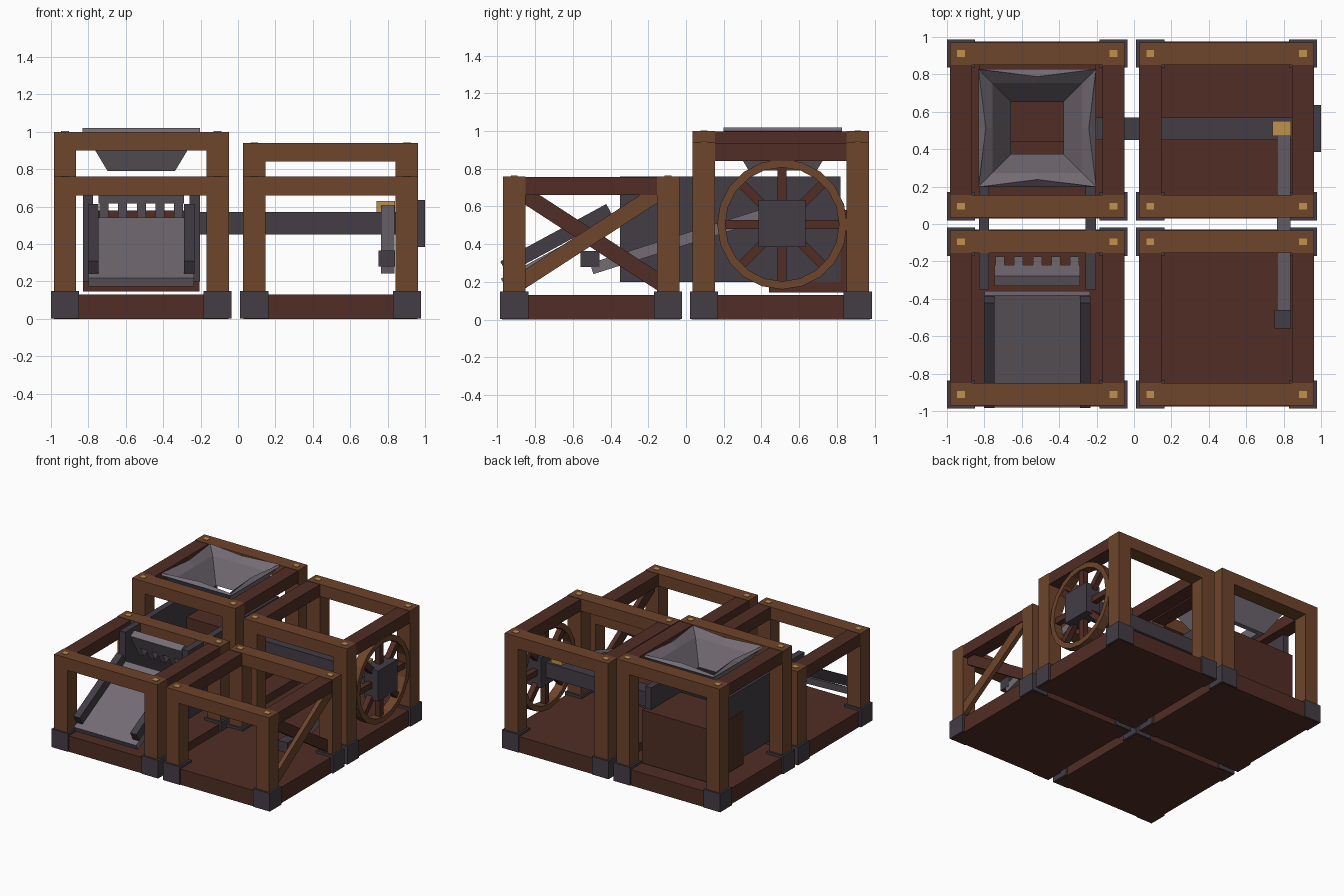
import bpy, bmesh, math
from mathutils import Matrix, Vector

cube = bpy.data.objects.get("Cube")
if cube:
    bpy.data.objects.remove(cube, do_unlink=True)


def material(name, rgb):
    m = bpy.data.materials.new(name)
    m.use_nodes = True
    m.diffuse_color = (*rgb, 1)
    node = next(n for n in m.node_tree.nodes if n.type == 'BSDF_PRINCIPLED')
    node.inputs["Base Color"].default_value = (*rgb, 1)
    return m


WOOD = material("brown wood", (0.155, 0.058, 0.025))
DARK = material("dark wood", (0.082, 0.026, 0.018))
IRON = material("dark iron", (0.056, 0.046, 0.060))
STEEL = material("light steel", (0.175, 0.150, 0.175))
BRASS = material("brass", (0.52, 0.29, 0.075))


def finish(name, bm, mat):
    bmesh.ops.recalc_face_normals(bm, faces=bm.faces)
    mesh = bpy.data.meshes.new(name)
    bm.to_mesh(mesh)
    bm.free()
    mesh.materials.append(mat)
    ob = bpy.data.objects.new(name, mesh)
    bpy.context.collection.objects.link(ob)
    return ob


def box(name, x, y, z, mat, turn=0):
    """Box from (min, max) ranges, optionally turned about its x axis."""
    bm = bmesh.new()
    size = [r[1] - r[0] for r in (x, y, z)]
    mid = Vector([(r[0] + r[1]) / 2 for r in (x, y, z)])
    place = Matrix.Translation(mid) @ Matrix.Rotation(turn, 4, 'X') @ Matrix.Diagonal((*size, 1))
    bmesh.ops.create_cube(bm, size=1, matrix=place)
    return finish(name, bm, mat)


def strut(name, x, start, end, thick, mat):
    """Bar between two (y, z) points."""
    dy, dz = end[0] - start[0], end[1] - start[1]
    half = math.hypot(dy, dz) / 2
    cy, cz = (start[0] + end[0]) / 2, (start[1] + end[1]) / 2
    return box(name, x, (cy - half, cy + half), (cz - thick / 2, cz + thick / 2),
               mat, math.atan2(dz, dy))


def around(c, half):
    return (c - half, c + half)


# Four open timber frames
def frame(label, cx, cy, top):
    box(label + "_floor", around(cx, 0.466), around(cy, 0.473), (0, 0.13), DARK)
    for i, sx in enumerate((-1, 1)):
        for j, sy in enumerate((-1, 1)):
            tag = f"_{i}{j}"
            px, py = cx + sx * 0.408, cy + sy * 0.408
            box(label + "_shoe" + tag, around(px, 0.075), around(py, 0.075), (0.002, 0.15), IRON)
            box(label + "_post" + tag, around(px, 0.06), around(py, 0.06), (0.13, top - 0.1), WOOD)
            box(label + "_peg" + tag, around(px, 0.021), around(py, 0.018), (top - 0.02, top + 0.004), BRASS)
        box(f"{label}_side_beam_{i}", around(cx + sx * 0.408, 0.059), around(cy, 0.35),
            (top - 0.1, top - 0.003), DARK)
        box(f"{label}_cross_beam_{i}", around(cx, 0.468), around(cy + sx * 0.408, 0.06),
            (top - 0.1, top), WOOD)


LX, RX, FY, BY = -0.517, 0.495, -0.503, 0.503
frame("front_right_frame", LX, FY, 0.76)
frame("front_left_frame", RX, FY, 0.76)
frame("back_right_frame", LX, BY, 1.0)
frame("back_left_frame", RX, BY, 0.94)

# Crossed braces on one side
strut("outer_brace", (0.92, 0.955), (-0.90, 0.185), (-0.12, 0.69), 0.085, WOOD)
strut("inner_brace", (0.88, 0.918), (-0.90, 0.69), (-0.12, 0.185), 0.085, DARK)

# Hopper: square rings with pinched rim edges (corner half size, mid half size, z)
rings = [(0.14, 0.14, 0.79), (0.24, 0.24, 0.97), (0.315, 0.275, 1.02), (0.315, 0.315, 1.0),
         (0.30, 0.30, 0.99), (0.18, 0.18, 0.79)]
bm = bmesh.new()
loops = []
for corner, mid, z in rings:
    loop = []
    for k in range(8):
        a = k * math.pi / 4
        r = corner * math.sqrt(2) if k % 2 else mid
        loop.append(bm.verts.new((LX + r * math.cos(a), 0.513 + r * math.sin(a), z)))
    loops.append(loop)
for a, b in zip(loops, loops[1:] + loops[:1]):
    for k in range(8):
        n = (k + 1) % 8
        bm.faces.new((a[k], a[n], b[n], b[k]))
finish("hopper", bm, STEEL)

# Chest and machine side plates
box("chest", (-0.83, -0.205), (0.44, 0.86), (0.145, 0.58), DARK)
for i, x in enumerate(((-0.828, -0.776), (-0.258, -0.203))):
    box(f"side_plate_{i}", x, (-0.35, 0.82), (0.2, 0.758), IRON)

# Delivery ramp with rails
strut("ramp", (-0.80, -0.235), (-0.97, 0.195), (-0.37, 0.52), 0.05, STEEL)
for i, x in enumerate(((-0.802, -0.745), (-0.288, -0.233))):
    strut(f"ramp_rail_{i}", x, (-0.967, 0.275), (-0.405, 0.58), 0.075, IRON)

# Toothed gate leaning over the ramp
strut("gate", (-0.745, -0.288), (-0.245, 0.632), (-0.305, 0.742), 0.06, STEEL)
for i in range(5):
    strut(f"gate_tooth_{i}", around(LX + (i - 2) * 0.1, 0.024),
          (-0.2, 0.55), (-0.25, 0.642), 0.06, STEEL)

# Drive shaft, hub and crank arm
box("drive_shaft", (-0.22, 0.93), (0.45, 0.57), (0.45, 0.57), IRON)
box("wheel_hub", (0.87, 1.0), (0.385, 0.635), (0.385, 0.635), IRON)
box("shaft_collar", (0.74, 0.84), (0.47, 0.55), (0.545, 0.63), BRASS)
strut("crank_arm", (0.765, 0.838), (-0.50, 0.27), (0.50, 0.585), 0.06, STEEL)
box("crank_handle", (0.752, 0.84), (-0.56, -0.46), (0.28, 0.365), IRON)

# Wheel rim
SIDES = 20
bm = bmesh.new()
profile = [(0.345, 0.96), (0.345, 0.885), (0.302, 0.885), (0.302, 0.96)]
loops = []
for k in range(SIDES):
    a = 2 * math.pi * k / SIDES
    loops.append([bm.verts.new((x, 0.51 + r * math.cos(a), 0.505 + r * math.sin(a))) for r, x in profile])
for a, b in zip(loops, loops[1:] + loops[:1]):
    for k in range(4):
        n = (k + 1) % 4
        bm.faces.new((a[k], a[n], b[n], b[k]))
finish("wheel_rim", bm, WOOD)

# Wheel spokes
for i in range(4):
    a = i * math.pi / 4
    dy, dz = 0.315 * math.cos(a), 0.315 * math.sin(a)
    strut(f"wheel_spoke_{i}", (0.90, 0.945), (0.51 - dy, 0.505 - dz), (0.51 + dy, 0.505 + dz), 0.048, DARK)
